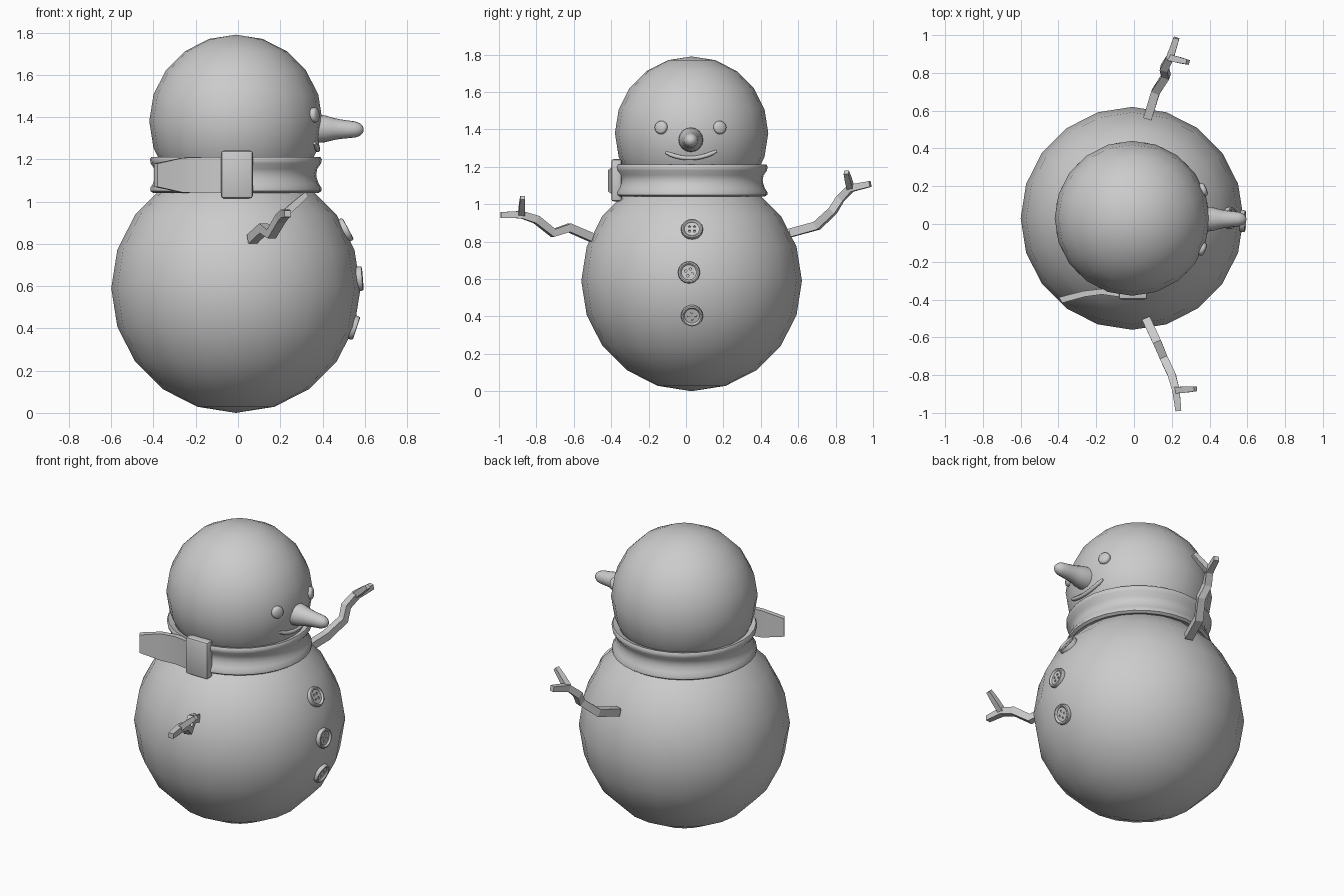
import bpy, bmesh, math
from mathutils import Vector, Matrix

if "Cube" in bpy.data.objects:
    bpy.data.objects.remove(bpy.data.objects["Cube"])

CX, CY = -0.01, 0.03          # common axis of the balls
BODY, HEAD = Vector((CX, CY, 0.59)), Vector((CX, CY, 1.38))
BODY_R, HEAD_R = 0.59, 0.41


def finish(name, bm, angle=35):
    bmesh.ops.recalc_face_normals(bm, faces=bm.faces)
    me = bpy.data.meshes.new(name)
    bm.to_mesh(me)
    bm.free()
    ob = bpy.data.objects.new(name, me)
    bpy.context.collection.objects.link(ob)
    bpy.ops.object.select_all(action='DESELECT')
    ob.select_set(True)
    bpy.context.view_layer.objects.active = ob
    if angle:
        bpy.ops.object.shade_smooth_by_angle(angle=math.radians(angle))
    return ob


def loft(bm, rings, closed=False):
    """Skin a list of equally long rings; cap the ends unless closed."""
    vs = [[bm.verts.new(p) for p in r] for r in rings]
    n = len(vs[0])
    pairs = list(zip(vs, vs[1:])) + ([(vs[-1], vs[0])] if closed else [])
    for a, b in pairs:
        for i in range(n):
            j = (i + 1) % n
            bm.faces.new((a[i], a[j], b[j], b[i]))
    if not closed:
        bm.faces.new(vs[0])
        bm.faces.new(vs[-1])


def aim(loc, direction):
    return Matrix.Translation(loc) @ Vector(direction).to_track_quat('Z', 'Y').to_matrix().to_4x4()


def lathe(name, profile, segs, mat, closed=False, angle=35):
    bm = bmesh.new()
    loft(bm, [[mat @ Vector((r * math.cos(2 * math.pi * i / segs), r * math.sin(2 * math.pi * i / segs), z))
               for i in range(segs)] for r, z in profile], closed)
    return finish(name, bm, angle)


def tube(name, pts, radii, sides, angle=0):
    pts = [Vector(p) for p in pts]
    rings = []
    for i, p in enumerate(pts):
        t = (pts[min(i + 1, len(pts) - 1)] - pts[max(i - 1, 0)]).normalized()
        u = t.cross(Vector((0, 0, 1))).normalized()
        v = u.cross(t)
        rings.append([p + radii[i] * (math.cos(a) * u + math.sin(a) * v)
                      for a in (2 * math.pi * (k + 0.5) / sides for k in range(sides))])
    bm = bmesh.new()
    loft(bm, rings)
    return finish(name, bm, angle)


def ball(name, c, r):
    bm = bmesh.new()
    bmesh.ops.create_uvsphere(bm, u_segments=20, v_segments=10, radius=r, matrix=Matrix.Translation(c))
    finish(name, bm, 60)


# snowballs
ball("body", BODY, BODY_R)
ball("head", HEAD, HEAD_R)

# scarf band, pinched in the middle
lathe("scarf_band", [(0.36, 1.05), (0.39, 1.04), (0.405, 1.05), (0.405, 1.065), (0.392, 1.085), (0.383, 1.11),
                     (0.38, 1.13), (0.385, 1.155), (0.403, 1.18), (0.407, 1.2), (0.4, 1.212), (0.365, 1.2)],
      32, Matrix.Translation((CX, CY, 0)), True, 50)

# scarf knot
bm = bmesh.new()
bmesh.ops.create_cube(bm, size=1, matrix=Matrix.Translation((-0.005, -0.371, 1.128)) @ Matrix.Diagonal((0.15, 0.056, 0.226, 1)))
bmesh.ops.bevel(bm, geom=bm.edges[:], offset=0.012, segments=2, affect='EDGES', profile=0.5)
finish("scarf_knot", bm)

# scarf tail, a tapering ribbon
bm = bmesh.new()
loft(bm, [[(x, y - .015, 1.125 - h), (x + dx, y + .015, 1.125 - h), (x + dx, y + .015, 1.125 + h), (x, y - .015, 1.125 + h)]
          for x, y, h, dx in ((-.05, -.375, .085, 0), (-.17, -.358, .085, -.005),
                              (-.26, -.37, .082, -.01), (-.38, -.403, .055, -.018))])
finish("scarf_tail", bm)

# carrot nose
lathe("nose", [(0.067, 0), (0.063, 0.045), (0.053, 0.08), (0.047, 0.11), (0.042, 0.15), (0.038, 0.185),
               (0.03, 0.207), (0.018, 0.22), (0.005, 0.225)], 16, aim((0.37, 0.026, 1.345), (1, 0, -0.02)), angle=50)

# eyes
for side, y in (("left", 0.182), ("right", -0.134)):
    d = Vector((math.sqrt(HEAD_R ** 2 - (y - CY) ** 2 - 0.03 ** 2), y - CY, 0.03)).normalized()
    lathe(side + "_eye", [(0.035, -0.03), (0.036, 0.006), (0.033, 0.016), (0.025, 0.021), (0.005, 0.023)],
          16, aim(HEAD + d * (HEAD_R - 0.008), d), angle=50)

# mouth, laid on the head
pts = []
for i in range(11):
    t = i / 5 - 1
    y, z = 0.028 + 0.136 * t, 1.246 + 0.034 * t * t + 0.004 * t
    pts.append((CX + math.sqrt(HEAD_R ** 2 - (y - CY) ** 2 - (z - 1.38) ** 2), y, z))
tube("mouth", pts, [0.007] + [0.012] * 9 + [0.007], 8, 50)

# coat buttons with raised rims and four holes
for n, (y, z, turn) in enumerate(((0.032, 0.867, 0), (0.016, 0.635, 0.4), (0.032, 0.403, 0.8))):
    d = Vector((math.sqrt(BODY_R ** 2 - (y - CY) ** 2 - (z - 0.59) ** 2), y - CY, z - 0.59)).normalized()
    m = aim(BODY + d * (BODY_R - 0.012), d)
    button = lathe(f"button_{n + 1}", [(0.056, -0.01), (0.059, 0.012), (0.056, 0.022), (0.049, 0.024),
                                       (0.043, 0.02), (0.04, 0.014)], 24, m)
    bm = bmesh.new()
    for k in range(4):
        a = turn + math.pi * (k + 0.5) / 2
        bmesh.ops.create_cone(bm, cap_ends=True, segments=8, radius1=0.007, radius2=0.007, depth=0.03,
                              matrix=m @ Matrix.Translation((0.019 * math.cos(a), 0.019 * math.sin(a), 0.018)))
    cutter = finish("hole_cutter", bm, 0)
    cutter.hide_render = True
    mod = button.modifiers.new("holes", 'BOOLEAN')
    mod.operation, mod.object, mod.solver = 'DIFFERENCE', cutter, 'EXACT'
    bpy.context.view_layer.objects.active = button
    bpy.ops.object.modifier_apply(modifier=mod.name)
    bpy.data.objects.remove(cutter)

# twig arms, each with one fork
ARMS = {
    "right": ([(.066, -.505, .822), (.122, -.625, .874), (.158, -.71, .846), (.2, -.8, .918),
               (.222, -.88, .944), (.235, -.99, .942)], (.325, -.873, 1.035)),
    "left": ([(.072, .56, .847), (.115, .7, .885), (.17, .785, .965), (.16, .825, 1.03),
              (.19, .88, 1.085), (.225, .985, 1.108)], (.285, .857, 1.17)),
}
for side, (path, tip) in ARMS.items():
    tube(side + "_arm", path, [.032, .032, .03, .03, .028, .022], 4)
    root = Vector(path[4])
    tube(side + "_twig", [root, root.lerp(Vector(tip), .5), tip], [.024, .023, .018], 4)
